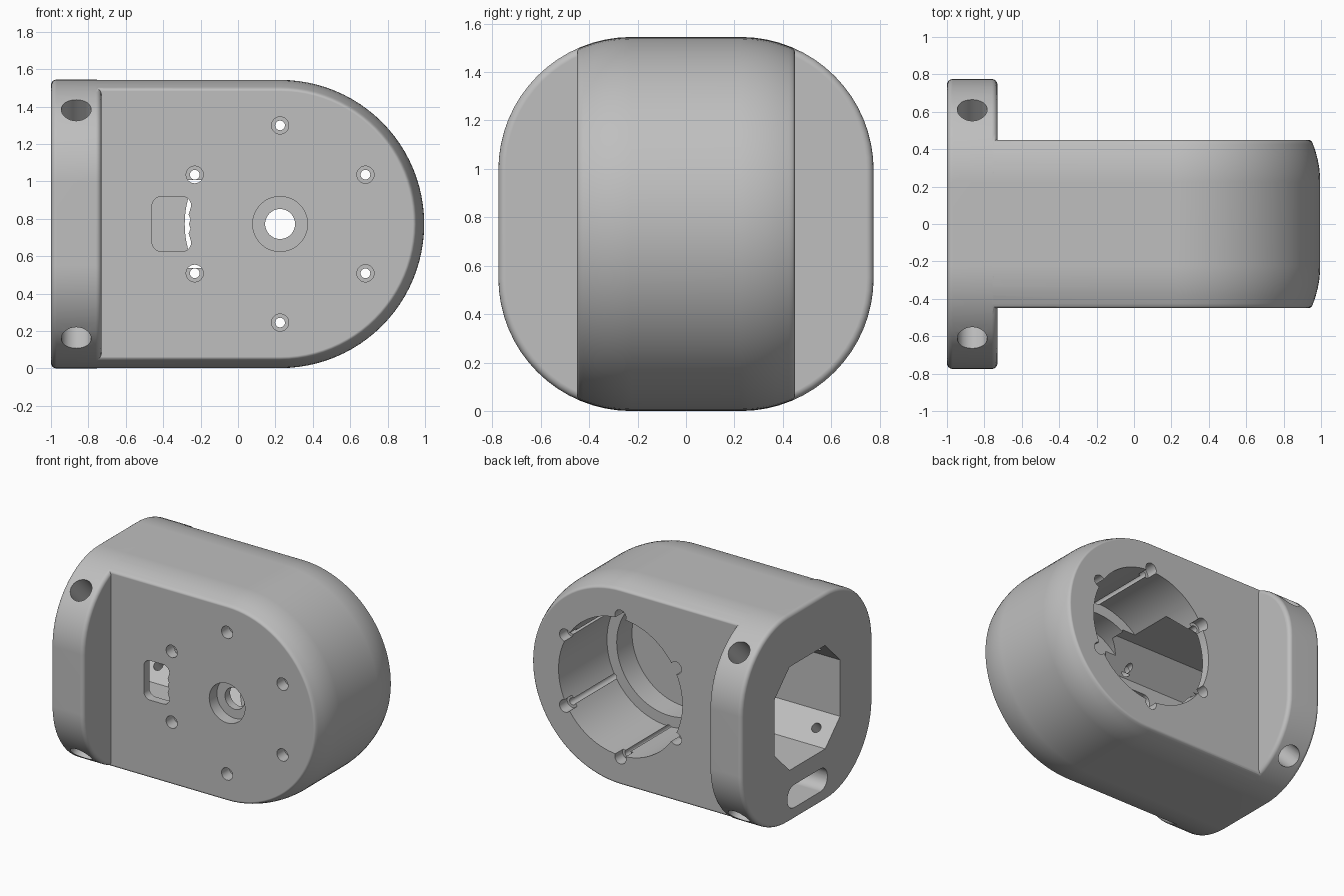
import bpy, bmesh
from math import sin, cos, pi, radians, sqrt
from mathutils import Vector

cube = bpy.data.objects.get("Cube")
if cube:
    bpy.data.objects.remove(cube, do_unlink=True)

ZC = 0.7725          # height of the main axis
BORE_X = 0.225       # centre of the round end

grey = bpy.data.materials.new("housing grey")
grey.use_nodes = True
grey.diffuse_color = (0.52, 0.52, 0.52, 1)
grey.node_tree.nodes["Principled BSDF"].inputs["Base Color"].default_value = (0.52, 0.52, 0.52, 1)


def finish(bm, name):
    bmesh.ops.recalc_face_normals(bm, faces=bm.faces)
    mesh = bpy.data.meshes.new(name)
    bm.to_mesh(mesh)
    bm.free()
    mesh.materials.append(grey)
    obj = bpy.data.objects.new(name, mesh)
    bpy.context.collection.objects.link(obj)
    return obj


def prism(name, points, push, bevel=0):
    bm = bmesh.new()
    face = bm.faces.new([bm.verts.new(p) for p in points])
    ext = bmesh.ops.extrude_face_region(bm, geom=[face])
    new = [v for v in ext["geom"] if isinstance(v, bmesh.types.BMVert)]
    bmesh.ops.translate(bm, verts=new, vec=push)
    if bevel:
        caps = [f for f in bm.faces if len(f.verts) > 4]
        rim = list({e for f in caps for e in f.edges})
        bmesh.ops.bevel(bm, geom=rim, offset=bevel, segments=4, profile=0.5, affect='EDGES')
    return finish(bm, name)


def rounded(w, h, r, n=8):
    """Outline of a rounded rectangle given by half sizes."""
    out = []
    for k, (su, sv) in enumerate([(1, 1), (-1, 1), (-1, -1), (1, -1)]):
        for i in range(n + 1):
            a = (k + i / n) * pi / 2
            out.append((su * (w - r) + r * cos(a), sv * (h - r) + r * sin(a)))
    return out


def rod(name, start, end, radius, sides=32):
    a, b = Vector(start), Vector(end)
    bpy.ops.mesh.primitive_cylinder_add(vertices=sides, radius=radius, depth=(b - a).length,
                                        location=(a + b) / 2)
    obj = bpy.context.object
    obj.name = name
    obj.rotation_euler = (b - a).to_track_quat('Z', 'Y').to_euler()
    obj.data.materials.append(grey)
    bpy.context.view_layer.update()
    return obj


def combine(target, other, operation):
    other.hide_render = True
    mod = target.modifiers.new(operation.lower(), 'BOOLEAN')
    mod.operation, mod.solver, mod.object = operation, 'EXACT', other
    bpy.ops.object.select_all(action='DESELECT')
    bpy.context.view_layer.objects.active = target
    target.select_set(True)
    bpy.ops.object.modifier_apply(modifier=mod.name)
    bpy.data.objects.remove(other, do_unlink=True)


# Body: crowned section swept along the top, round the end and back
def crown(y):
    return 0.2205 + sqrt(0.3025 - max(0, abs(y) - 0.225) ** 2)


half = [(0.45, 0.710), (0.447, 0.719), (0.440, 0.726)]
half += [(y, crown(y)) for y in (0.425, 0.38, 0.34, 0.3, 0.26, 0.225)]
section = half + [(-y, r) for y, r in reversed(half)]
N = 48
path = [(-0.85, 0)] + [(BORE_X, pi * i / N) for i in range(N + 1)] + [(-0.85, pi)]
bm = bmesh.new()
rows = [[bm.verts.new((x + r * sin(t), y, ZC + r * cos(t))) for y, r in section] for x, t in path]
for a, b in zip(rows, rows[1:]):
    for i in range(len(section) - 1):
        bm.faces.new((a[i], a[i + 1], b[i + 1], b[i]))
bm.faces.new([row[0] for row in rows])
bm.faces.new([row[-1] for row in rows])
bm.faces.new(rows[0] + rows[-1][::-1])
body = finish(bm, "housing_body")

# Mounting flange at the square end
outline = [(-1, u, ZC + v) for u, v in rounded(0.775, ZC, 0.55, 16)]
combine(body, prism("flange", outline, (0.27, 0, 0), 0.03), 'UNION')


def cut(cutter):
    combine(body, cutter, 'DIFFERENCE')


def bore(x, z, y0, y1, radius, sides=32):
    cut(rod("bore", (x, y0, z), (x, y1, z), radius, sides))


# Stepped round cavity open at the back, and the shaft hole at the front
bore(BORE_X, ZC, 0.5, -0.12, 0.51, 96)
bore(BORE_X, ZC, 0.0, -0.30, 0.43, 96)
bore(BORE_X, ZC, -0.5, -0.36, 0.147, 48)
bore(BORE_X, ZC, -0.5, -0.2, 0.08, 48)

# Eight-sided tunnel from the flange into the cavity
w, c = 0.385, 0.21
octagon = [(w, c), (c, w), (-c, w), (-w, c), (-w, -c), (-c, -w), (c, -w), (w, -c)]
cut(prism("tunnel", [(-1.1, u, ZC + v) for u, v in octagon], (1.1, 0, 0)))

# Cable slot under the tunnel
slot = [(-1.1, u, 0.175 + v) for u, v in rounded(0.235, 0.085, 0.08)]
cut(prism("cable_slot", slot, (0.4, 0, 0)))

# Connector window with a wavy inner side
window = [(-0.355 + u, -0.5, ZC + v) for u, v in rounded(0.105, 0.147, 0.05, 5)]
wave = [(-0.264, -0.05), (-0.254, -0.025), (-0.262, 0.0), (-0.254, 0.025), (-0.264, 0.05)]
window += [(x, -0.5, ZC + v) for x, v in wave]
cut(prism("connector_window", window, (0, 0.2, 0)))

# Six counterbored screw holes around the bore
for i in range(6):
    a = radians(30 + 60 * i)
    x, z = BORE_X + 0.527 * cos(a), ZC + 0.527 * sin(a)
    bore(x, z, -0.5, -0.36, 0.046)
    bore(x, z, 0.5, 0.36, 0.046)
    bore(x, z, -0.5, 0.5, 0.026, 20)

# Four diagonal flange screw holes
for sy in (-1, 1):
    for sz in (-1, 1):
        def on_axis(d):
            return (-0.865, sy * d * 0.7071, ZC + sz * d * 0.7071)
        cut(rod("flange_hole", on_axis(0.95), on_axis(0.58), 0.08))
        cut(rod("flange_screw", on_axis(0.65), on_axis(0.36), 0.035, 24))

# Smooth the curved walls, keep the edges crisp
bpy.ops.object.select_all(action='DESELECT')
body.select_set(True)
bpy.context.view_layer.objects.active = body
bpy.ops.object.shade_smooth_by_angle(angle=radians(30))
weighted = body.modifiers.new("even_shading", 'WEIGHTED_NORMAL')
weighted.keep_sharp = True
